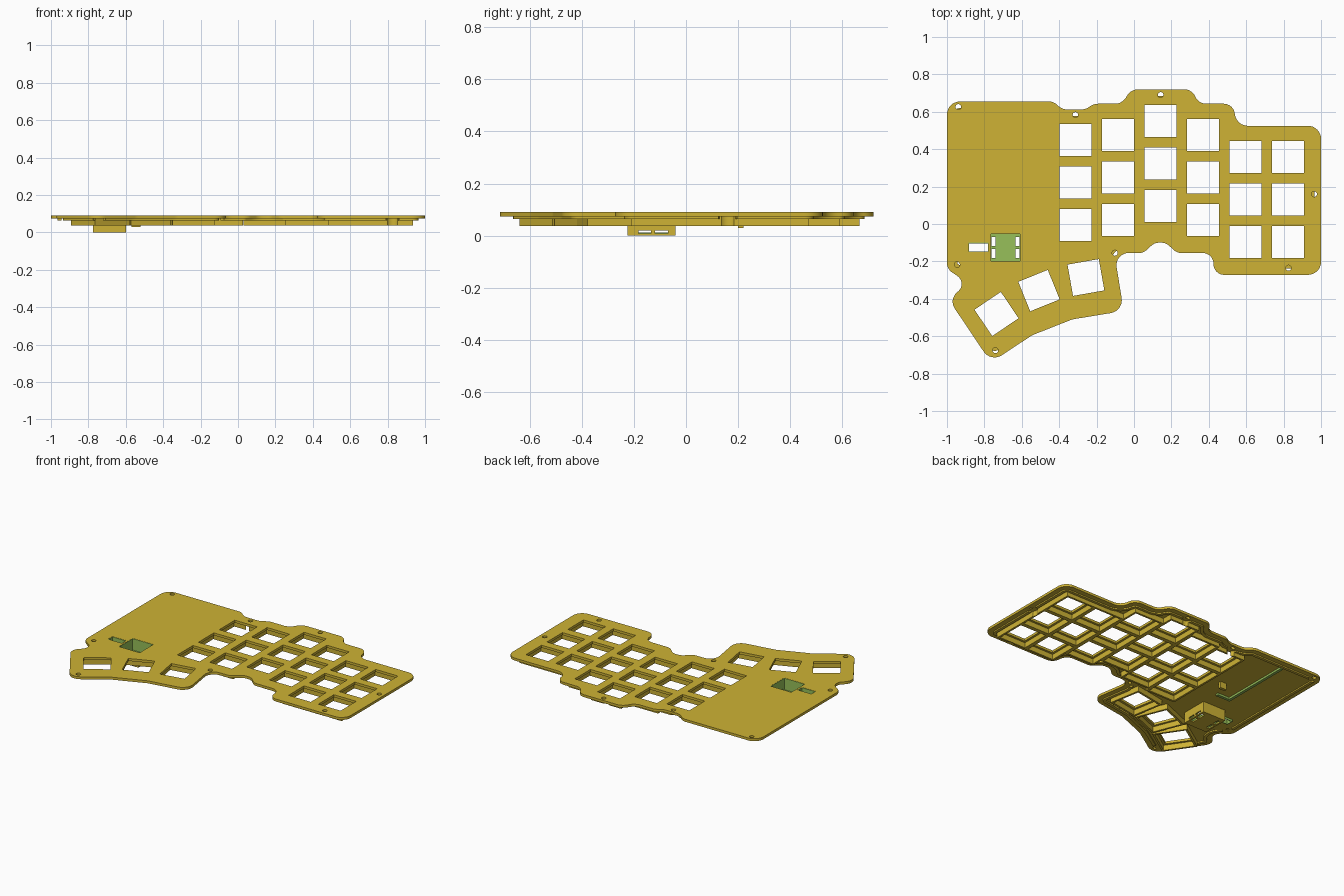
import bpy, bmesh, math
from mathutils import Vector

if "Cube" in bpy.data.objects:
    bpy.data.objects.remove(bpy.data.objects["Cube"])


def material(name, rgb):
    m = bpy.data.materials.new(name)
    m.diffuse_color = (*rgb, 1)
    m.use_nodes = True
    m.node_tree.nodes["Principled BSDF"].inputs["Base Color"].default_value = m.diffuse_color
    return m


YELLOW = material("mustard yellow", (0.62, 0.45, 0.035))
GREEN = material("leaf green", (0.31, 0.53, 0.10))


# ---- 2D loop helpers ----
def rounded(points, steps=8):
    """Fillet every (x, y, radius) corner of a closed polygon."""
    out = []
    n = len(points)
    for i, (x, y, r) in enumerate(points):
        p = Vector((x, y))
        a = Vector(points[i - 1][:2]) - p
        b = Vector(points[(i + 1) % n][:2]) - p
        half = a.angle(b) / 2
        t = min(r / math.tan(half), 0.49 * a.length, 0.49 * b.length)
        r = t * math.tan(half)
        a, b = a.normalized(), b.normalized()
        c = p + (a + b).normalized() * (r / math.sin(half))
        v0, v1 = p + a * t - c, p + b * t - c
        sweep = v0.angle(v1)
        for k in range(steps + 1):
            f = k / steps
            out.append(c + (v0 * math.sin((1 - f) * sweep) + v1 * math.sin(f * sweep)) / math.sin(sweep))
    return out


def inset(loop, d):
    """Move a clockwise loop inwards by d."""
    out = []
    for i, p in enumerate(loop):
        t = (loop[(i + 1) % len(loop)] - loop[i - 1]).normalized()
        out.append(p + Vector((t.y, -t.x)) * d)
    return out


def square(cx, cy, half, deg=0):
    a = math.radians(deg)
    return [Vector((cx + math.cos(a) * u - math.sin(a) * v, cy + math.sin(a) * u + math.cos(a) * v))
            for u, v in ((-half, -half), (half, -half), (half, half), (-half, half))]


def rect(x0, x1, y0, y1):
    return [Vector(p) for p in ((x0, y0), (x1, y0), (x1, y1), (x0, y1))]


def circle(cx, cy, r, n=20):
    return [Vector((cx + r * math.cos(k * math.tau / n), cy + r * math.sin(k * math.tau / n))) for k in range(n)]


def prism(name, loops, z0, z1, mat=YELLOW):
    """Extrude an outer loop, with any inner loops as holes, from z0 to z1."""
    cu = bpy.data.curves.new(name, 'CURVE')
    cu.dimensions, cu.fill_mode, cu.extrude = '2D', 'BOTH', (z1 - z0) / 2
    for loop in loops:
        s = cu.splines.new('POLY')
        s.points.add(len(loop) - 1)
        for pt, p in zip(s.points, loop):
            pt.co = (p.x, p.y, 0, 1)
        s.use_cyclic_u = True
    tmp = bpy.data.objects.new("profile", cu)
    bpy.context.collection.objects.link(tmp)
    me = bpy.data.meshes.new_from_object(tmp.evaluated_get(bpy.context.evaluated_depsgraph_get()))
    bpy.data.objects.remove(tmp)
    bm = bmesh.new()
    bm.from_mesh(me)
    bmesh.ops.remove_doubles(bm, verts=bm.verts, dist=1e-5)
    bmesh.ops.recalc_face_normals(bm, faces=bm.faces)
    bmesh.ops.translate(bm, verts=bm.verts, vec=(0, 0, (z0 + z1) / 2))
    bm.to_mesh(me)
    bm.free()
    me.materials.clear()
    me.materials.append(mat)
    ob = bpy.data.objects.new(name, me)
    bpy.context.collection.objects.link(ob)
    return ob


def cut(ob, cutters):
    for c in cutters:
        m = ob.modifiers.new("cut", 'BOOLEAN')
        m.operation, m.solver, m.object = 'DIFFERENCE', 'EXACT', c
    me = bpy.data.meshes.new_from_object(ob.evaluated_get(bpy.context.evaluated_depsgraph_get()))
    ob.modifiers.clear()
    ob.data = me


# ---- layout ----
outline = rounded([
    (-1, .655, .07), (-.43, .655, .06), (-.385, .612, .08), (-.26, .612, .08), (-.215, .643, .08),
    (-.06, .643, .07), (-.02, .72, .07), (.31, .72, .07), (.345, .643, .07), (.53, .643, .06),
    (.55, .525, .07), (1, .525, .07), (1, -.272, .07), (.425, -.272, .07), (.425, -.155, .06),
    (.23, -.155, .06), (.17, -.10, .06), (.11, -.10, .06), (.05, -.155, .06), (-.105, -.155, .07),
    (-.055, -.465, .07), (-.33, -.51, .1), (-.545, -.595, .1), (-.765, -.74, .07),
    (-.99, -.405, .065), (-.89, -.315, .06), (-1, -.24, .06)])

PITCH = 0.2275
columns = [(-.313, .449), (-.086, .476), (.142, .551), (.369, .476), (.596, .358), (.823, .358)]
keys = [(x, y - PITCH * r, 0) for x, y in columns for r in range(3)]
keys += [(-.257, -.286, 10), (-.508, -.356, 22), (-.735, -.481, 34)]
screws = [(-.939, .626), (-.313, .583), (.142, .69), (.963, .16),
          (.826, -.235), (-.102, -.155), (-.946, -.217), (-.741, -.676)]
pocket = rect(-.767, -.607, -.20, -.05)
slot = rect(-.885, -.777, -.15, -.10)

# ---- top plate with key, screw and sensor openings ----
prism("top_plate", [outline] + [square(x, y, .085, a) for x, y, a in keys]
      + [circle(x, y, .015) for x, y in screws] + [pocket, slot], .074, .091)

# ---- underside lip and key frames, relieved around the screws ----
reliefs = [(x, y, prism("screw_relief", [circle(x, y, .036)], 0, .0739)) for x, y in screws]
lip = prism("underside_lip", [inset(outline, .035), inset(outline, .055)], .065, .0745)
cut(lip, [c for _, _, c in reliefs])
for x, y, a in keys:
    frame = prism("key_frame", [square(x, y, PITCH / 2, a), square(x, y, .1, a)], .038, .0745)
    near = [c for cx, cy, c in reliefs if math.hypot(cx - x, cy - y) < .2]
    if near:
        cut(frame, near)
for _, _, c in reliefs:
    bpy.data.objects.remove(c)

# ---- sensor box: yellow shell, green lining and floor ----
shell = prism("sensor_box", [rect(-.775, -.6, -.225, -.04), pocket], 0, .0745)
lining = prism("sensor_lining", [pocket, rect(-.764, -.610, -.197, -.053)], .004, .09, GREEN)
wells = [rect(x0, x1, y0, y1) for x0, x1 in ((-.763, -.74), (-.634, -.611))
         for y0, y1 in ((-.182, -.134), (-.118, -.07))]
prism("sensor_base", [pocket] + wells, 0, .006)
prism("sensor_floor", [rect(-.764, -.610, -.197, -.053)] + wells, .006, .012, GREEN)
windows = [prism("window_cutter", [rect(-.9, -.5, y0, y1)], .008, .021)
           for y0, y1 in ((-.182, -.134), (-.118, -.07))]
cut(shell, windows)
cut(lining, windows)
for c in windows:
    bpy.data.objects.remove(c)

# ---- cable slot lining ----
prism("cable_slot_lining", [slot, rect(-.881, -.781, -.146, -.104)], .06, .09, GREEN)

# ---- controller rail and clip on the underside ----
prism("controller_rail", [rect(-.71, -.69, .08, .6)], .06, .0745, GREEN)
prism("controller_stop", [rect(-.69, -.6, .08, .1)], .06, .0745, GREEN)
prism("controller_clip", [rect(-.57, -.52, .2, .22)], .03, .0745)

# ---- smooth the rounded walls, keep edges sharp ----
bpy.ops.object.select_all(action='DESELECT')
for ob in bpy.context.collection.objects:
    ob.select_set(True)
    bpy.context.view_layer.objects.active = ob
bpy.ops.object.shade_smooth_by_angle(angle=math.radians(30))
